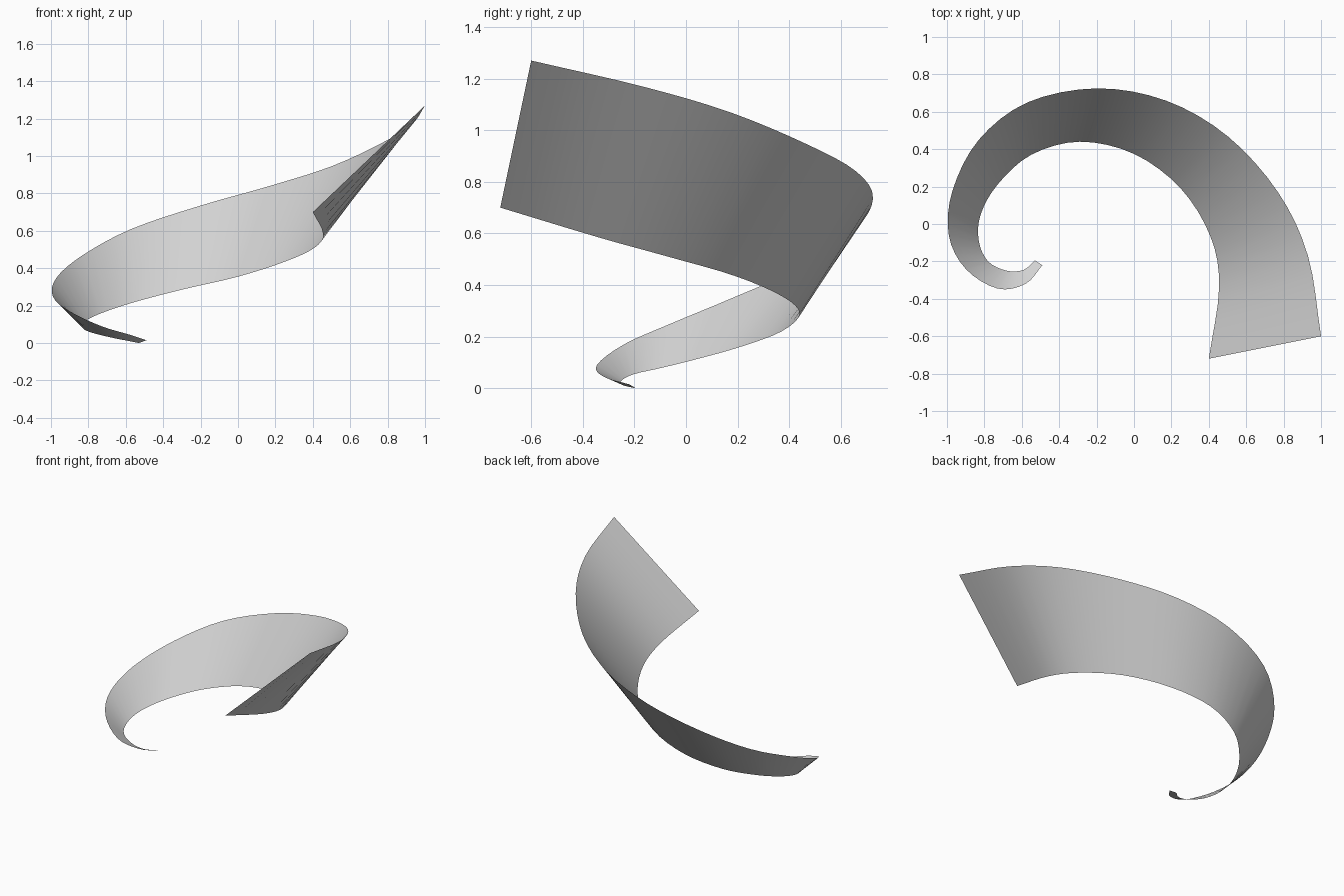
import bpy
import bmesh
from mathutils import Vector

default_cube = bpy.data.objects.get("Cube")
if default_cube:
    bpy.data.objects.remove(default_cube, do_unlink=True)

STEPS = 4  # strips between neighbouring ribs


def make_material(name, color):
    material = bpy.data.materials.new(name)
    material.use_nodes = True
    material.diffuse_color = color
    shader = next(node for node in material.node_tree.nodes if node.type == 'BSDF_PRINCIPLED')
    shader.inputs["Base Color"].default_value = color
    return material


def smooth_path(points, steps):
    """Pass a flowing curve through the points and return its samples."""
    points = [Vector(point) for point in points]
    first = points[0] * 2 - points[1]
    last = points[-1] * 2 - points[-2]
    padded = [first] + points + [last]
    samples = []
    for before, start, end, after in zip(padded, padded[1:], padded[2:], padded[3:]):
        start_slope = (end - before) / 2
        end_slope = (after - start) / 2
        for step in range(steps):
            t = step / steps
            rise = t * t * (3 - 2 * t)
            samples.append(start.lerp(end, rise)
                           + start_slope * (t * (1 - t) ** 2)
                           - end_slope * (t * t * (1 - t)))
    samples.append(points[-1])
    return samples


def make_ribbon(name, upper_path, lower_path, material):
    """Join two matching edge paths with straight ribs."""
    mesh = bpy.data.meshes.new(name)
    bm = bmesh.new()
    upper_row = [bm.verts.new(point) for point in upper_path]
    lower_row = [bm.verts.new(point) for point in lower_path]
    for upper, upper_next, lower, lower_next in zip(
            upper_row, upper_row[1:], lower_row, lower_row[1:]):
        face = bm.faces.new((upper, upper_next, lower_next, lower))
        face.smooth = True
    bm.normal_update()
    bm.to_mesh(mesh)
    bm.free()
    mesh.materials.append(material)
    ribbon = bpy.data.objects.new(name, mesh)
    bpy.context.collection.objects.link(ribbon)
    return ribbon


# Outer upper edge, from the wide end to the narrow tip
outer_edge = [
    (1, -.6, 1.27), (.93, -.17, 1.17), (.77, .17, 1.07), (.5, .47, .945),
    (.17, .66, .84), (-.2, .725, .735), (-.57, .65, .61), (-.83, .45, .47),
    (-.97, .18, .35), (-.99, -.06, .25), (-.9, -.24, .17), (-.73, -.345, .09),
    (-.58, -.32, .045), (-.49, -.22, .015),
]

# Inner lower edge, rib by rib with the outer edge
inner_edge = [
    (.4, -.72, .7), (.455, -.34, .585), (.41, -.07, .51), (.25, .19, .435),
    (0, .375, .355), (-.29, .44, .288), (-.55, .37, .22), (-.73, .21, .16),
    (-.82, .05, .115), (-.83, -.09, .08), (-.78, -.2, .055), (-.68, -.25, .03),
    (-.59, -.245, .012), (-.53, -.195, 0),
]

# Spiral ribbon
light_grey = make_material("light grey", (.65, .65, .65, 1))
make_ribbon("spiral_ribbon", smooth_path(outer_edge, STEPS),
            smooth_path(inner_edge, STEPS), light_grey)
